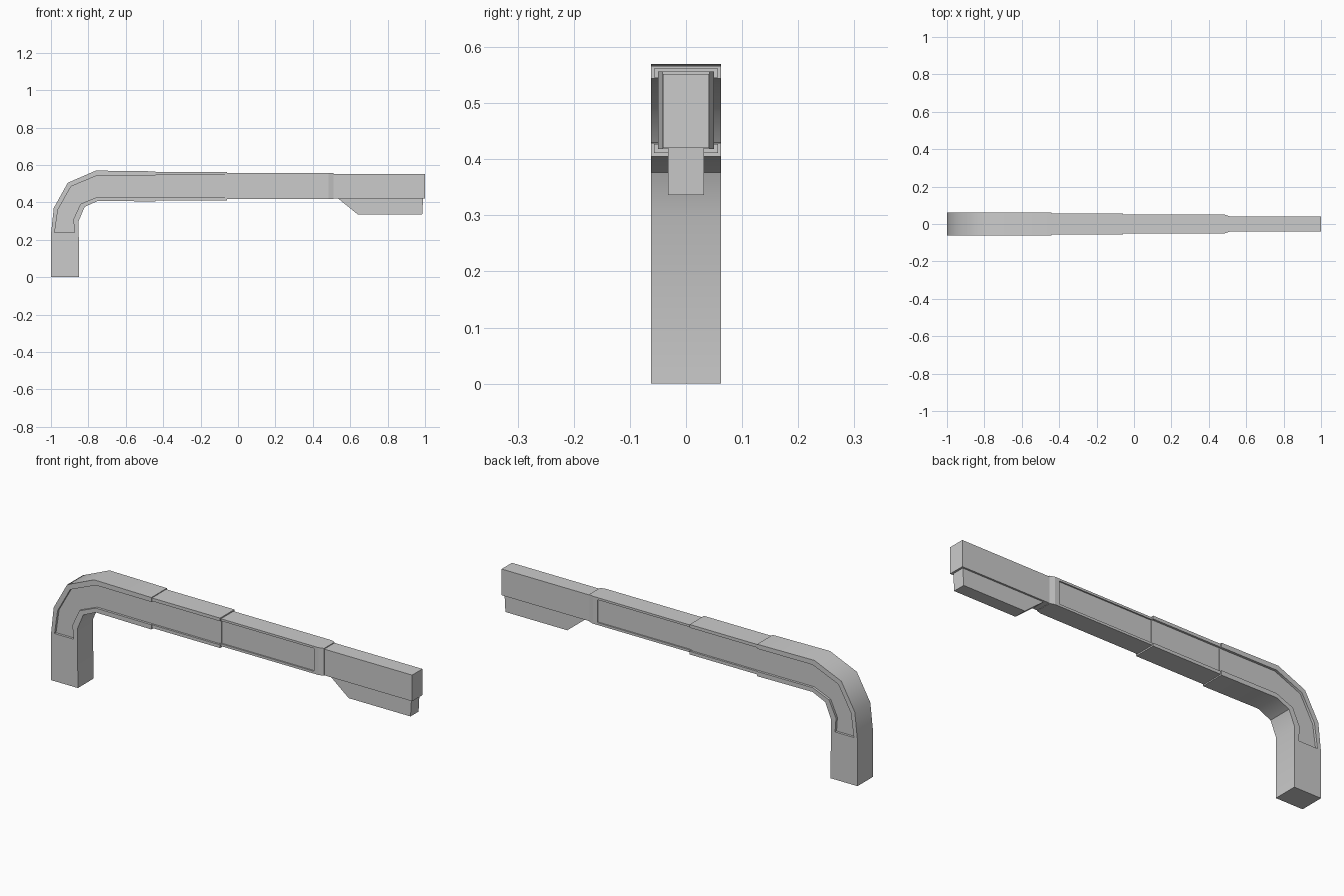
import bpy, bmesh

if "Cube" in bpy.data.objects:
    bpy.data.objects.remove(bpy.data.objects["Cube"])


def add_prism(bm, pts, lo, hi, axis='y'):
    """Extrude an outline: xz outline along y, or xy outline along z."""
    put = (lambda p, t: (p[0], t, p[1])) if axis == 'y' else (lambda p, t: (p[0], p[1], t))
    a = [bm.verts.new(put(p, lo)) for p in pts]
    b = [bm.verts.new(put(p, hi)) for p in pts]
    bm.faces.new(a)
    bm.faces.new(b[::-1])
    n = len(pts)
    for i in range(n):
        bm.faces.new((a[i], b[i], b[(i + 1) % n], a[(i + 1) % n]))


def make(name, prisms):
    bm = bmesh.new()
    for p in prisms:
        add_prism(bm, *p)
    bmesh.ops.recalc_face_normals(bm, faces=bm.faces)
    me = bpy.data.meshes.new(name)
    bm.to_mesh(me)
    bm.free()
    ob = bpy.data.objects.new(name, me)
    bpy.context.collection.objects.link(ob)
    return ob


def activate(ob):
    bpy.ops.object.select_all(action='DESELECT')
    ob.select_set(True)
    bpy.context.view_layer.objects.active = ob


def smooth(ob, angle=0.7):
    activate(ob)
    bpy.ops.object.shade_smooth_by_angle(angle=angle)


def recess(ob, outline, floor):
    """Sink the same panel into both sides, down to y = +-floor."""
    cutter = make("cutter", [(outline, floor, 0.2), (outline, -0.2, -floor)])
    cutter.hide_render = True
    activate(ob)
    mod = ob.modifiers.new("recess", 'BOOLEAN')
    mod.operation = 'DIFFERENCE'
    mod.solver = 'EXACT'
    mod.object = cutter
    bpy.ops.object.modifier_apply(modifier=mod.name)
    bpy.data.objects.remove(cutter)


def rect(x0, x1, z0, z1):
    return [(x0, z0), (x1, z0), (x1, z1), (x0, z1)]


# Bent main arm with its foot and curved side panels
arm = make("bent_arm", [([
    (-1, 0), (-1, 0.23), (-0.985, 0.37), (-0.91, 0.505), (-0.76, 0.57), (-0.44, 0.566),
    (-0.44, 0.405), (-0.75, 0.408), (-0.82, 0.376), (-0.852, 0.30), (-0.85, 0)], -0.062, 0.062)])
recess(arm, [
    (-0.98, 0.24), (-0.963, 0.36), (-0.893, 0.485), (-0.75, 0.545), (-0.3, 0.543),
    (-0.3, 0.428), (-0.75, 0.43), (-0.842, 0.392), (-0.88, 0.31), (-0.875, 0.24)], 0.05)
smooth(arm)

# Middle telescoping section, panel open at both ends
middle = make("middle_section", [(rect(-0.45, -0.06, 0.411, 0.562), -0.057, 0.057)])
recess(middle, rect(-0.6, 0.1, 0.427, 0.546), 0.047)

# End section, tapering in plan to its collar
end = make("end_section", [([
    (-0.07, -0.05), (0.485, -0.05), (0.51, -0.042), (0.51, 0.042), (0.485, 0.05), (-0.07, 0.05)],
    0.418, 0.556, 'z')])
recess(end, rect(-0.2, 0.46, 0.43, 0.545), 0.043)

# Rod head and the fin hanging under it
make("rod_head", [(rect(0.505, 1.0, 0.42, 0.552), -0.041, 0.041)])
make("lower_fin", [([(0.53, 0.425), (0.64, 0.336), (0.985, 0.336), (0.99, 0.425)], -0.032, 0.032)])
